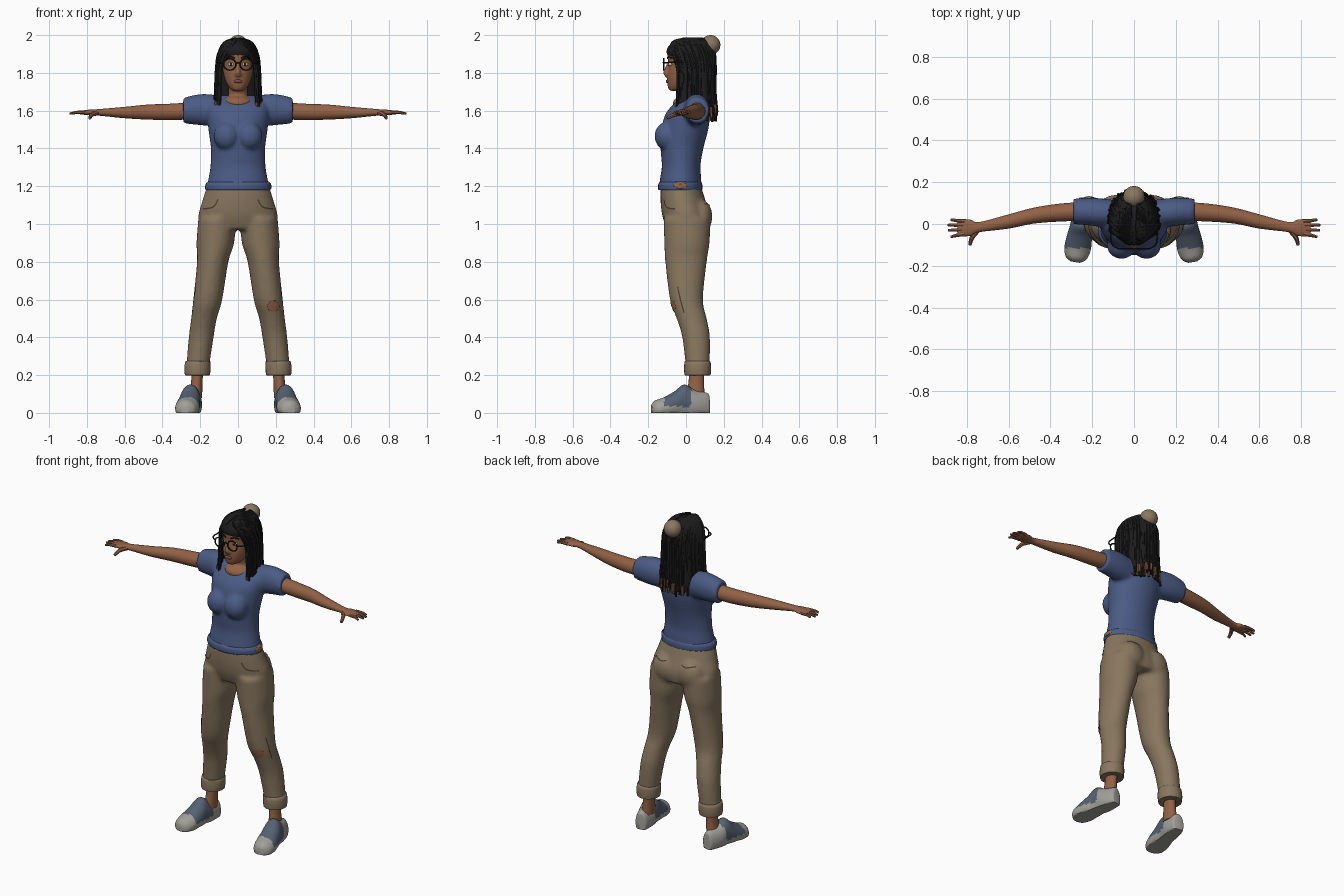
import bpy, bmesh, math, random
from mathutils import Vector, Matrix

random.seed(4)
if "Cube" in bpy.data.objects:
    bpy.data.objects.remove(bpy.data.objects["Cube"], do_unlink=True)


def material(name, r, g, b):
    m = bpy.data.materials.new(name)
    m.use_nodes = True
    m.diffuse_color = (r, g, b, 1)
    bsdf = m.node_tree.nodes["Principled BSDF"]
    bsdf.inputs["Base Color"].default_value = (r, g, b, 1)
    bsdf.inputs["Roughness"].default_value = .8
    return m


SKIN = material("brown skin", .29, .12, .06)
SHIRT = material("blue cotton", .07, .105, .235)
CLOTH = material("tan cloth", .25, .185, .115)
SEAM = material("dark seam", .07, .05, .03)
HAIR = material("black hair", .012, .012, .013)
TIPS = material("brown hair tips", .2, .085, .035)
PALE = material("pale rubber", .36, .35, .32)
UPPER = material("slate canvas", .09, .12, .17)
LIPS = material("dark lips", .2, .065, .045)
WHITE = material("eye white", .6, .57, .52)


def spline(rows, steps=4):
    """Smooth interpolation through rows of numbers."""
    out = []
    for i in range(len(rows) - 1):
        a, b, c, d = (rows[max(0, min(len(rows) - 1, i + k))] for k in (-1, 0, 1, 2))
        for s in range(steps):
            t = s / steps
            out.append([q + t / 2 * (r - p + t * (2*p - 5*q + 4*r - s2 + t * (3*(q - r) + s2 - p)))
                        for p, q, r, s2 in zip(a, b, c, d)])
    return out + [list(rows[-1])]


def skin_rings(bm, rings):
    loops = [[bm.verts.new(p) for p in ring] for ring in rings]
    n = len(loops[0])
    for a, b in zip(loops, loops[1:]):
        for i in range(n):
            bm.faces.new((a[i], a[(i + 1) % n], b[(i + 1) % n], b[i]))
    bm.faces.new(loops[0])
    bm.faces.new(loops[-1])


def loft(bm, axis, rows, n=28, steps=4):
    """Rows: position along axis, side centre, half width, low edge, high edge."""
    rings = []
    for t, c, w, lo, hi in spline(rows, steps):
        ring = []
        for i in range(n):
            a = math.tau * i / n
            u, v = c + w * math.cos(a), (lo + hi) / 2 + (hi - lo) / 2 * math.sin(a)
            ring.append({"x": (t, u, v), "y": (u, t, v), "z": (u, v, t)}[axis])
        rings.append(ring)
    skin_rings(bm, rings)


def tube(bm, pts, r0, r1=None, n=7, steps=4):
    r1 = r0 if r1 is None else r1
    path = [Vector(p) for p in spline(pts, steps)]
    u, rings = None, []
    for i, p in enumerate(path):
        d = (path[min(i + 1, len(path) - 1)] - path[max(i - 1, 0)]).normalized()
        u = d.orthogonal() if u is None else u - d * u.dot(d)
        u.normalize()
        r = r0 + (r1 - r0) * i / (len(path) - 1)
        v = d.cross(u)
        rings.append([p + r * (u * math.cos(math.tau * k / n) + v * math.sin(math.tau * k / n))
                      for k in range(n)])
    skin_rings(bm, rings)


def ball(bm, centre, size):
    bmesh.ops.create_uvsphere(bm, u_segments=24, v_segments=16, radius=1,
                              matrix=Matrix.Translation(centre) @ Matrix.Diagonal((*size, 1)))


def part(name, mats, build, mirror=False, voxel=0, wrap=None, rule=None):
    """One object from a build function, with optional mirror, fusing and wrapping."""
    bm = bmesh.new()
    build(bm)
    bmesh.ops.recalc_face_normals(bm, faces=bm.faces)
    for f in bm.faces:
        f.smooth = True
        if rule:
            f.material_index = rule(f.calc_center_median())
    me = bpy.data.meshes.new(name)
    bm.to_mesh(me)
    bm.free()
    me.set_sharp_from_angle(angle=math.radians(50))
    ob = bpy.data.objects.new(name, me)
    bpy.context.collection.objects.link(ob)
    for m in mats:
        me.materials.append(m)
    if mirror:
        ob.modifiers.new("Mirror", "MIRROR").use_mirror_merge = False
    if voxel:
        rm = ob.modifiers.new("Fuse", "REMESH")
        rm.mode, rm.voxel_size, rm.use_smooth_shade = "VOXEL", voxel, True
        sm = ob.modifiers.new("Soften", "SMOOTH")
        sm.factor, sm.iterations = .5, 6
    if wrap:
        sw = ob.modifiers.new("Wrap", "SHRINKWRAP")
        sw.target, sw.wrap_mode, sw.offset = wrap, "ABOVE_SURFACE", .003
    return ob


# Trousers: hips, seat and legs fused together
def build_trousers(bm):
    loft(bm, "z", [(1.2, 0, .165, -.135, .08), (1.12, 0, .19, -.135, .105),
                   (1.04, 0, .21, -.125, .13), (.97, 0, .18, -.1, .12)])
    loft(bm, "z", [(1.03, .11, .1, -.12, .13), (.9, .12, .1, -.115, .125), (.8, .134, .083, -.11, .11),
                   (.6, .16, .077, -.085, .09), (.5, .18, .068, -.05, .11),
                   (.4, .195, .066, -.02, .127), (.23, .215, .06, 0, .125)])
    ball(bm, (.085, .075, 1.04), (.085, .065, .09))


def build_cuff(bm):
    loft(bm, "z", [(.2, .215, .056, .005, .12), (.2, .215, .066, -.007, .13), (.235, .215, .069, -.01, .133),
                   (.272, .213, .066, -.007, .13), (.275, .213, .056, .005, .12)], steps=2)


trousers = part("trousers", [CLOTH], build_trousers, mirror=True, voxel=.011)
part("trouser_cuffs", [CLOTH], build_cuff, mirror=True)


# Pocket edges, knee folds and the torn knee
def build_seams(bm):
    for pts in ([(.11, -.13, 1.13), (.14, -.12, 1.09), (.19, -.06, 1.08)],
                [(.05, .13, 1.11), (.09, .13, 1.1), (.14, .1, 1.11)],
                [(.235, -.05, .67), (.235, -.03, .6), (.24, -.01, .53)]):
        tube(bm, pts, .004, steps=8)


part("trouser_seams", [SEAM], build_seams, mirror=True, wrap=trousers)
part("torn_knee", [SKIN], lambda bm: ball(bm, (.19, -.07, .565), (.034, .03, .03)), wrap=trousers)


# Shirt: torso, bust and sleeves fused together
def build_shirt(bm):
    loft(bm, "z", [(1.2, 0, .165, -.143, .083), (1.25, 0, .155, -.136, .08), (1.31, 0, .146, -.128, .077),
                   (1.4, 0, .144, -.135, .092), (1.5, 0, .157, -.13, .118), (1.58, 0, .165, -.11, .127),
                   (1.64, 0, .16, -.06, .122), (1.68, 0, .11, 0, .1)])
    ball(bm, (.06, -.102, 1.465), (.07, .065, .075))
    loft(bm, "x", [(.06, .05, .06, 1.52, 1.675), (.16, .055, .068, 1.52, 1.688),
                   (.22, .06, .066, 1.525, 1.685), (.29, .06, .061, 1.533, 1.668)])


def build_hem(bm):
    loft(bm, "z", [(1.18, 0, .165, -.138, .08), (1.182, 0, .173, -.147, .086),
                   (1.21, 0, .172, -.147, .086), (1.225, 0, .158, -.136, .078)])


part("shirt", [SHIRT], build_shirt, mirror=True, voxel=.01)
hem = part("shirt_hem", [SHIRT], build_hem)
part("bare_hip", [SKIN], lambda bm: ball(bm, (.17, -.03, 1.203), (.02, .035, .014)), wrap=hem)


# Arms with palms, fingers and thumb
def build_arm(bm):
    loft(bm, "x", [(.24, .06, .045, 1.555, 1.645), (.35, .055, .043, 1.55, 1.637), (.48, .04, .038, 1.553, 1.632),
                   (.6, .012, .034, 1.56, 1.62), (.74, -.015, .024, 1.574, 1.608),
                   (.78, -.018, .038, 1.575, 1.606), (.83, -.018, .041, 1.58, 1.6), (.845, -.018, .03, 1.584, 1.597)])
    for base, tip, reach in ((.013, .02, .876), (-.007, -.005, .892), (-.028, -.03, .89), (-.048, -.062, .876)):
        tube(bm, [(.81, base, 1.591), (.85, (base + tip) / 2, 1.591), (reach, tip, 1.584)], .011, .006)
    tube(bm, [(.75, -.03, 1.588), (.775, -.065, 1.578), (.785, -.1, 1.56)], .015, .008)


part("arms", [SKIN], build_arm, mirror=True)
part("ankles", [SKIN], lambda bm: loft(bm, "z", [(.26, .215, .035, .015, .105), (.18, .217, .03, .015, .095),
                                                (.08, .225, .035, 0, .1)]), mirror=True)


# Shoes: flat-bottomed shells turned outwards
def build_shoe(bm):
    loft(bm, "y", [(.125, 0, .02, -.01, .08), (.115, 0, .036, -.03, .105), (.05, 0, .052, -.03, .12),
                   (-.01, 0, .054, -.03, .15), (-.06, 0, .06, -.03, .115), (-.12, 0, .063, -.03, .082),
                   (-.165, 0, .05, -.03, .066), (-.185, 0, .022, -.01, .045)], n=36, steps=6)
    for v in bm.verts:
        v.co.z = max(v.co.z, 0)
    bm.transform(Matrix.Translation((.25, 0, 0)) @ Matrix.Rotation(.17, 4, "Z"))


part("shoes", [PALE, UPPER], build_shoe, mirror=True,
     rule=lambda c: int(c.z > .035 and -.115 < c.y < .03))


# Head, neck and face
def build_head(bm):
    loft(bm, "z", [(1.705, 0, .025, -.085, -.03), (1.72, 0, .045, -.095, .02), (1.75, 0, .064, -.1, .06),
                   (1.79, 0, .076, -.1, .09), (1.84, 0, .083, -.094, .11), (1.9, 0, .085, -.098, .12),
                   (1.94, 0, .075, -.085, .11), (1.97, 0, .045, -.05, .08)])
    loft(bm, "z", [(1.58, 0, .06, -.02, .1), (1.66, 0, .053, -.02, .09), (1.77, 0, .048, -.04, .07)])
    ball(bm, (0, .015, 1.64), (.085, .085, .045))
    tube(bm, [(0, -.09, 1.85), (0, -.103, 1.82), (0, -.11, 1.795)], .009, .014, n=12)
    ball(bm, (0, -.1, 1.79), (.021, .016, .012))


def build_glasses(bm):
    ring = [(.044 + .032 * math.cos(a), -.118, 1.845 + .03 * math.sin(a))
            for a in (math.tau * i / 12 for i in range(13))]
    tube(bm, ring, .004)
    tube(bm, [(0, -.12, 1.855), (.013, -.118, 1.85)], .004)
    tube(bm, [(.075, -.117, 1.852), (.108, -.09, 1.855), (.112, .01, 1.855)], .004)


part("head_and_neck", [SKIN], build_head, voxel=.006)
part("lips", [LIPS], lambda bm: ball(bm, (0, -.097, 1.755), (.024, .01, .01)))
part("eyes", [WHITE], lambda bm: ball(bm, (.037, -.083, 1.845), (.017, .011, .009)), mirror=True)
part("pupils", [HAIR], lambda bm: ball(bm, (.037, -.09, 1.845), (.007, .006, .008)), mirror=True)
part("eyebrows", [HAIR], lambda bm: tube(bm, [(.017, -.098, 1.878), (.04, -.092, 1.886), (.062, -.075, 1.878)],
                                         .004), mirror=True)
part("glasses", [HAIR], build_glasses, mirror=True)


# Hair: scalp cap, back volume and hanging locks
def around(a, rx, ry, z):
    return (rx * math.sin(a), .025 + ry * math.cos(a), z)


def lock(a):
    out = random.uniform(.95, 1.05)
    end = 1.6 + random.uniform(-.035, .025) - .03 * max(0, math.cos(a))
    return [(math.copysign(.012, a), .03 + .07 * math.cos(a), 1.976),
            around(a * 1.3, .07, .1, 1.957), around(a * 1.1, .098 * out, .125, 1.9),
            around(a, .11 * out, .125 * out, 1.82), around(a, .116 * out, .125 * out, 1.7),
            around(a, .124 * out, .135 * out, end)]


COUNT = 76
locks = [lock(2.2 * (2 * (i + .5) / COUNT - 1)) for i in range(COUNT)]


def build_hair(bm):
    ball(bm, (0, .02, 1.913), (.1, .123, .072))
    loft(bm, "z", [(1.93, 0, .085, 0, .12), (1.88, 0, .1, .01, .138), (1.75, 0, .105, .03, .142),
                   (1.63, 0, .11, .06, .142), (1.59, 0, .1, .08, .14)])
    for pts in locks:
        tube(bm, pts, .012, .007, n=6)


def build_tips(bm):
    for pts in random.sample(locks, 24):
        top, end = Vector(pts[-2]), Vector(pts[-1])
        tube(bm, [top.lerp(end, .6), top.lerp(end, .8), end], .0095, .008, n=6)


part("hair", [HAIR], build_hair)
part("hair_tips", [TIPS], build_tips)
part("hair_bobble", [CLOTH], lambda bm: ball(bm, (0, .13, 1.948), (.052, .052, .052)))
